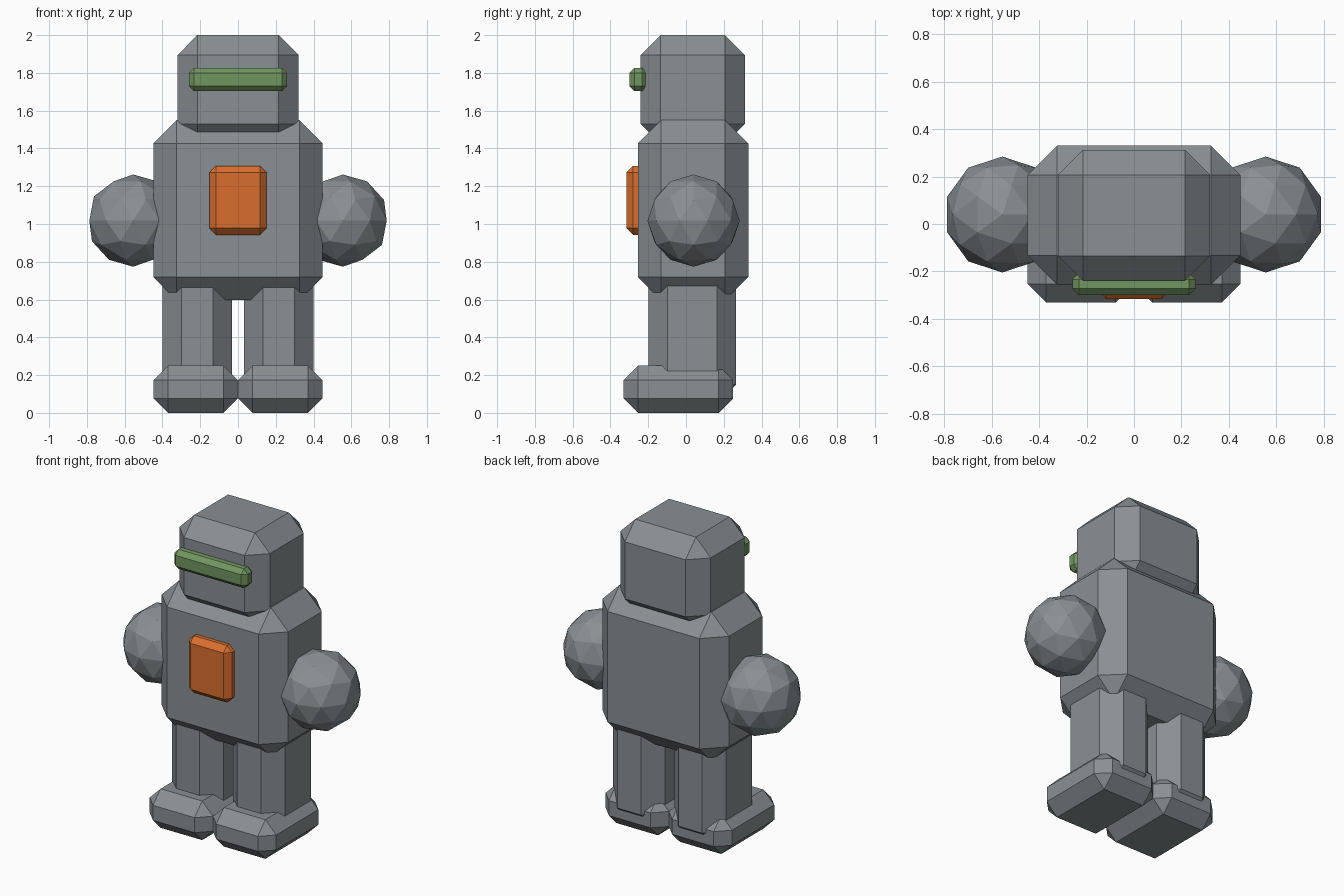
import bpy, bmesh
from mathutils import Matrix, Vector

if "Cube" in bpy.data.objects:
    bpy.data.objects.remove(bpy.data.objects["Cube"])


def material(name, rgb):
    m = bpy.data.materials.new(name)
    m.diffuse_color = (*rgb, 1.0)
    m.use_nodes = True
    m.node_tree.nodes["Principled BSDF"].inputs["Base Color"].default_value = m.diffuse_color
    return m


GREY = material("steel grey", (0.25, 0.277, 0.292))
ORANGE = material("orange", (0.70, 0.155, 0.027))
GREEN = material("green", (0.168, 0.305, 0.118))


def finish(bm, name, mat):
    bmesh.ops.recalc_face_normals(bm, faces=bm.faces[:])
    mesh = bpy.data.meshes.new(name)
    bm.to_mesh(mesh)
    bm.free()
    mesh.materials.append(mat)
    obj = bpy.data.objects.new(name, mesh)
    bpy.context.collection.objects.link(obj)
    return obj


def chamfer_box(name, xs, ys, zs, cut, mat):
    """Box given by its ranges, with every edge chamfered once."""
    size = Vector((xs[1] - xs[0], ys[1] - ys[0], zs[1] - zs[0]))
    mid = Vector((sum(xs) / 2, sum(ys) / 2, sum(zs) / 2))
    bm = bmesh.new()
    bmesh.ops.create_cube(bm, size=1.0,
                          matrix=Matrix.Translation(mid) @ Matrix.Diagonal((*size, 1.0)))
    bmesh.ops.bevel(bm, geom=bm.edges[:], offset=cut, segments=1,
                    affect='EDGES', offset_type='OFFSET', profile=0.5)
    return finish(bm, name, mat)


# Body
chamfer_box("head", (-0.32, 0.32), (-0.24, 0.312), (1.425, 2.0), 0.105, GREY)
chamfer_box("torso", (-0.448, 0.448), (-0.255, 0.33), (0.597, 1.55), 0.123, GREY)

# Face and chest details
chamfer_box("visor", (-0.26, 0.26), (-0.30, -0.206), (1.703, 1.827), 0.028, GREEN)
chamfer_box("chest_panel", (-0.152, 0.152), (-0.315, -0.20), (0.943, 1.308), 0.035, ORANGE)

# Limbs, one of each per side
for side, s in (("left", -1), ("right", 1)):
    leg_x = sorted((s * 0.033, s * 0.40))
    foot_x = sorted((0.0, s * 0.448))
    chamfer_box(side + "_leg", leg_x, (-0.198, 0.265), (0.05, 0.85), 0.1, GREY)
    chamfer_box(side + "_foot", foot_x, (-0.33, 0.25), (0.0, 0.25), 0.077, GREY)
    bm = bmesh.new()
    bmesh.ops.create_icosphere(bm, subdivisions=2, radius=0.244,
                               matrix=Matrix.Translation((s * 0.555, 0.04, 1.018)))
    finish(bm, side + "_arm", GREY)
